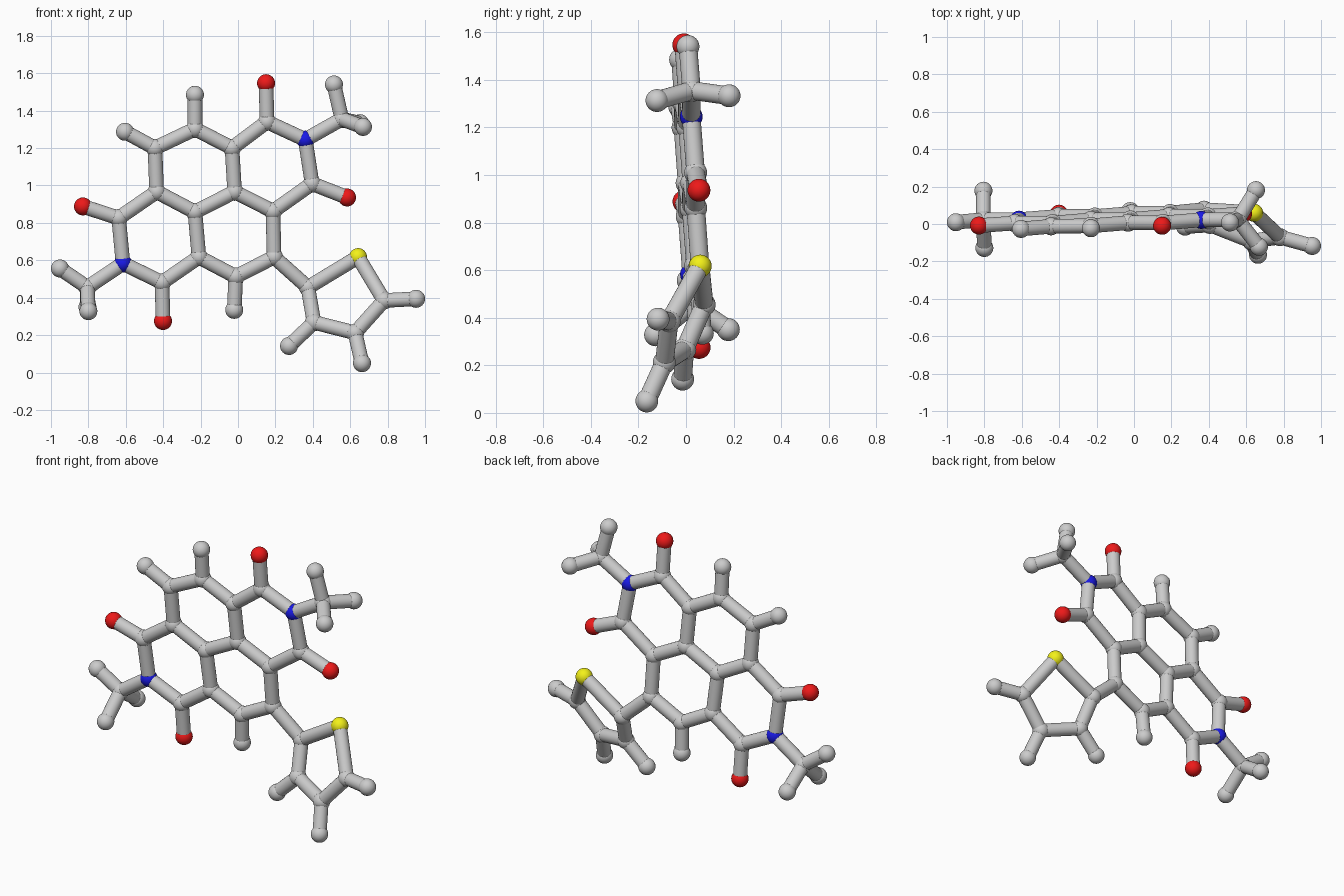
import bpy
from mathutils import Vector

if "Cube" in bpy.data.objects:
    bpy.data.objects.remove(bpy.data.objects["Cube"])

BALL, ROD = 0.048, 0.039


def material(name, rgb):
    m = bpy.data.materials.new(name)
    m.diffuse_color = (*rgb, 1)
    m.use_nodes = True
    m.node_tree.nodes["Principled BSDF"].inputs["Base Color"].default_value = m.diffuse_color
    return m


MATS = {"O": material("red", (0.85, 0.01, 0.01)),
        "N": material("blue", (0.01, 0.01, 0.8)),
        "S": material("yellow", (0.9, 0.88, 0.01))}
NAMES = {"O": "oxygen", "N": "nitrogen", "S": "sulfur", "C": "carbon", "H": "hydrogen"}


def core_y(x, z):
    return 0.0935 + 0.047 * x - 0.071 * z


def ring_y(x, z):
    return 0.0785 - 0.295 * (x - 0.374) + 0.385 * (z - 0.46)


# Nearly flat fused-ring core: (x, z) of each atom
core = {
    "N1": (0.36, 1.245), "C1": (0.155, 1.34), "O1": (0.15, 1.547),
    "C2": (0.396, 1.01), "O2": (0.583, 0.936), "C3": (-0.032, 1.2),
    "C4": (-0.23, 1.302), "H4": (-0.23, 1.485), "C5": (-0.444, 1.2),
    "H5": (-0.604, 1.287), "C6": (-0.435, 0.966), "C7": (-0.23, 0.858),
    "C8": (-0.018, 0.966), "C9": (0.187, 0.862), "C10": (0.193, 0.617),
    "C11": (-0.012, 0.513), "H11": (-0.02, 0.335), "C12": (-0.209, 0.617),
    "C13": (-0.406, 0.481), "O3": (-0.401, 0.275), "N2": (-0.615, 0.583),
    "C14": (-0.638, 0.826), "O4": (-0.829, 0.888),
    "C20": (0.555, 1.355), "H20": (0.513, 1.54),
    "C30": (-0.805, 0.455), "H30": (-0.952, 0.556),
}
# Twisted five-sided ring
ring = {
    "C15": (0.374, 0.455), "S1": (0.642, 0.617), "C16": (0.781, 0.385),
    "H16": (0.952, 0.394), "C17": (0.626, 0.212), "H17": (0.663, 0.05),
    "C18": (0.406, 0.268), "H18": (0.273, 0.142),
}
pos = {k: Vector((x, core_y(x, z), z)) for k, (x, z) in core.items()}
pos.update({k: Vector((x, ring_y(x, z), z)) for k, (x, z) in ring.items()})
# Out-of-plane methyl ends
pos["H21"] = Vector((0.668, -0.122, 1.313))
pos["H22"] = Vector((0.652, 0.181, 1.333))
pos["H31"] = Vector((-0.8, -0.128, 0.328))
pos["H32"] = Vector((-0.805, 0.178, 0.35))

# Chains of bonded atoms
chains = ["N1 C1 C3 C8 C9 C2 N1 C20 H20", "H21 C20 H22", "C1 O1", "C2 O2",
          "C3 C4 C5 C6 C7 C8", "C4 H4", "C5 H5",
          "C9 C10 C11 C12 C7", "C11 H11", "C12 C13 N2 C14 C6", "C13 O3", "C14 O4",
          "N2 C30 H30", "H31 C30 H32",
          "C10 C15 S1 C16 C17 C18 C15", "C16 H16", "C17 H17", "C18 H18"]


def ball(key, p):
    bpy.ops.mesh.primitive_uv_sphere_add(segments=32, ring_count=16, radius=BALL, location=p)
    ob = bpy.context.object
    ob.name = f"{NAMES[key[0]]}_ball_{key[1:]}"
    bpy.ops.object.shade_smooth()
    if key[0] in MATS:
        ob.data.materials.append(MATS[key[0]])


def rod(a, b):
    d = pos[b] - pos[a]
    bpy.ops.mesh.primitive_cylinder_add(vertices=24, radius=ROD, depth=d.length,
                                        location=(pos[a] + pos[b]) / 2)
    ob = bpy.context.object
    ob.name = f"bond_rod_{a}_{b}"
    ob.rotation_mode = 'QUATERNION'
    ob.rotation_quaternion = d.to_track_quat('Z', 'Y')
    bpy.ops.object.shade_smooth_by_angle()


# Atom balls
for key, p in pos.items():
    ball(key, p)
# Bond rods
for chain in chains:
    atoms = chain.split()
    for a, b in zip(atoms, atoms[1:]):
        rod(a, b)
